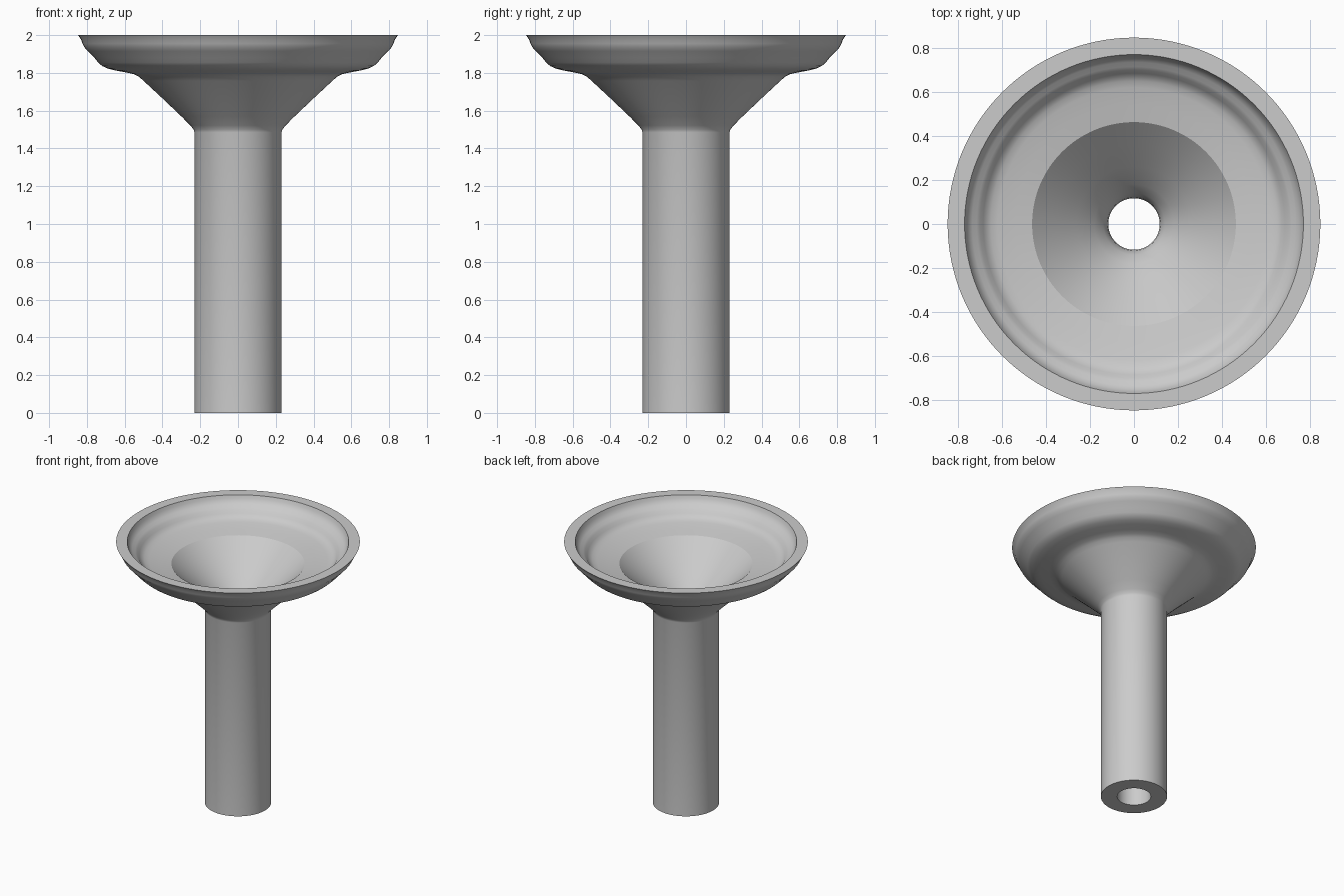
import bpy, bmesh, math

if "Cube" in bpy.data.objects:
    bpy.data.objects.remove(bpy.data.objects["Cube"])

SEGMENTS = 128

# Outer wall from the stem foot up to the rim (radius, height)
outer = [(0.23, 0), (0.23, 1.485), (0.235, 1.5), (0.252, 1.522), (0.3, 1.57),
         (0.4, 1.665), (0.5, 1.758), (0.525, 1.78), (0.55, 1.793), (0.59, 1.802),
         (0.65, 1.813), (0.69, 1.823), (0.72, 1.837), (0.74, 1.855), (0.76, 1.88),
         (0.795, 1.915), (0.813, 1.935), (0.823, 1.955), (0.83, 1.975), (0.847, 2)]
# Inner wall from the rim down through the bowl, funnel and bore
inner = [(0.77, 2), (0.762, 1.977), (0.75, 1.957), (0.735, 1.943), (0.715, 1.931),
         (0.7, 1.918), (0.685, 1.898), (0.67, 1.882), (0.65, 1.87), (0.62, 1.862),
         (0.54, 1.847), (0.463, 1.833), (0.36, 1.735), (0.26, 1.64), (0.18, 1.56),
         (0.14, 1.512), (0.122, 1.475), (0.117, 1.44), (0.117, 0)]


def lathe(name, profile, material):
    """Revolve a closed radius/height profile around the z axis."""
    bm = bmesh.new()
    rings = []
    for r, z in profile:
        rings.append([bm.verts.new((r * math.cos(a), r * math.sin(a), z))
                      for a in (math.tau * i / SEGMENTS for i in range(SEGMENTS))])
    for low, high in zip(rings, rings[1:] + rings[:1]):
        for i in range(SEGMENTS):
            j = (i + 1) % SEGMENTS
            bm.faces.new((low[i], low[j], high[j], high[i]))
    bmesh.ops.recalc_face_normals(bm, faces=bm.faces)
    mesh = bpy.data.meshes.new(name)
    bm.to_mesh(mesh)
    bm.free()
    mesh.materials.append(material)
    obj = bpy.data.objects.new(name, mesh)
    bpy.context.collection.objects.link(obj)
    return obj


# Plain grey finish
grey = bpy.data.materials.new("plain_grey")
grey.use_nodes = True
colour = (0.6, 0.6, 0.6, 1)
grey.diffuse_color = colour
grey.node_tree.nodes["Principled BSDF"].inputs["Base Color"].default_value = colour

# Hollow stem with flared dish
funnel = lathe("flared_funnel", outer + inner, grey)
bpy.ops.object.select_all(action="DESELECT")
funnel.select_set(True)
bpy.context.view_layer.objects.active = funnel
bpy.ops.object.shade_smooth_by_angle(angle=math.radians(30))
